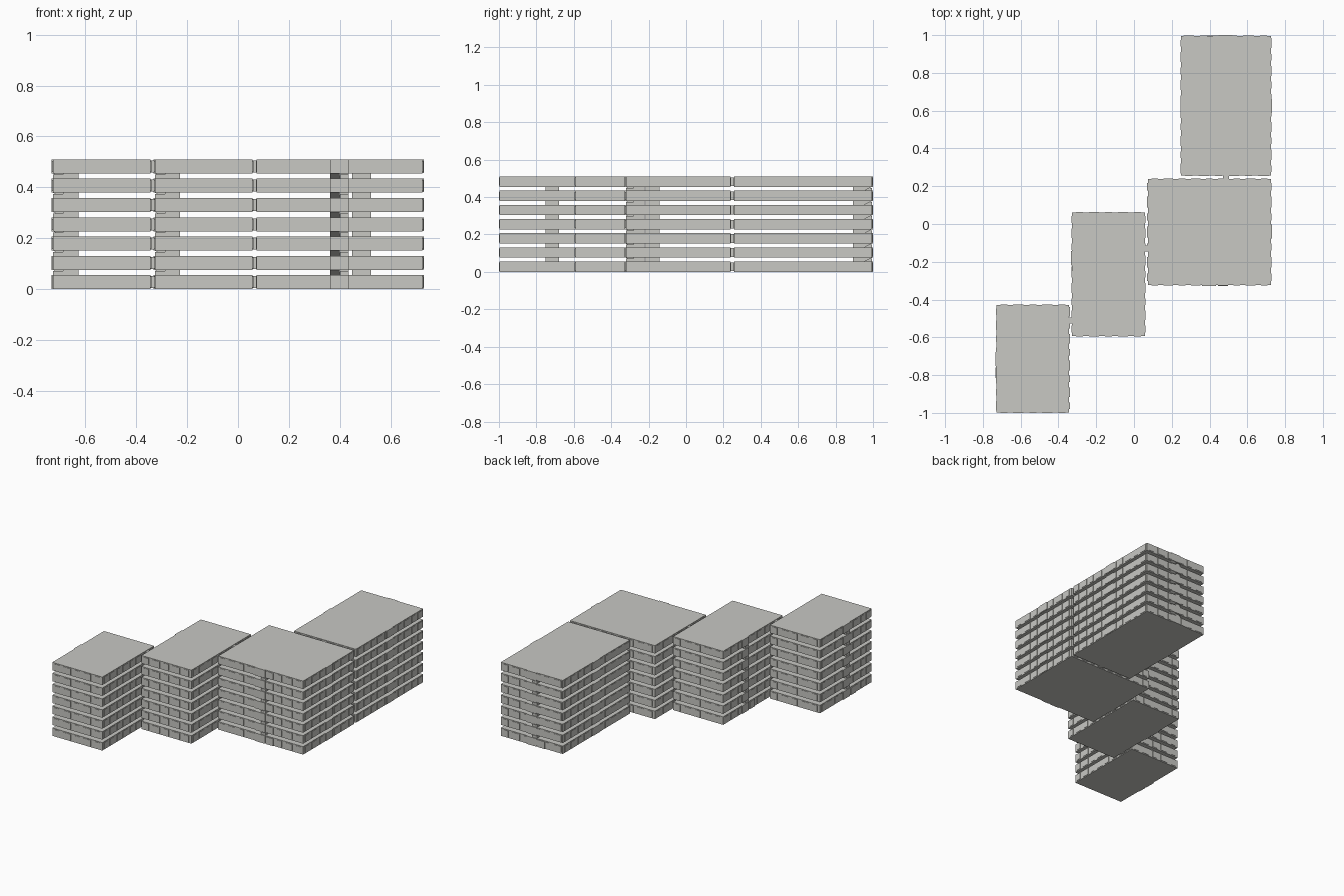
import bpy, bmesh
from math import radians
from mathutils import Matrix, Vector

cube = bpy.data.objects.get("Cube")
if cube:
    bpy.data.objects.remove(cube, do_unlink=True)

FLOORS, PITCH, SLAB = 7, 0.0758, 0.055
GAP = PITCH - SLAB

concrete = bpy.data.materials.new("pale_concrete")
concrete.use_nodes = True
colour = (0.58, 0.58, 0.55, 1)
concrete.diffuse_color = colour
concrete.node_tree.nodes["Principled BSDF"].inputs["Base Color"].default_value = colour


def box(bm, lo, hi, frame=Matrix()):
    """Axis-aligned box between two corners, moved by frame."""
    lo, hi = Vector(lo), Vector(hi)
    size = Matrix.Diagonal((*(hi - lo), 1))
    bmesh.ops.create_cube(bm, size=1, matrix=frame @ Matrix.Translation((lo + hi) / 2) @ size)


def wedge(bm, x0, x1, profile, frame):
    """Prism of a (depth, height) profile swept from x0 to x1."""
    ends = [[bm.verts.new(frame @ Vector((x, y, z))) for y, z in profile] for x in (x0, x1)]
    face = bm.faces.new(ends[0])
    bm.faces.new(ends[1][::-1])
    n = len(profile)
    for i in range(n):
        j = (i + 1) % n
        bm.faces.new((ends[0][i], ends[1][i], ends[1][j], ends[0][j]))


def finish(bm, name):
    bmesh.ops.recalc_face_normals(bm, faces=bm.faces)
    mesh = bpy.data.meshes.new(name)
    bm.to_mesh(mesh)
    bm.free()
    mesh.materials.append(concrete)
    bpy.context.collection.objects.link(bpy.data.objects.new(name, mesh))


# Side turn angles: local x runs along the wall, local -y points outward
TURN = {"front": 0, "right": 90, "back": 180, "left": -90}


def wall_frame(block, side, at=None):
    """Frame on a wall, at its middle or at a given coordinate along it."""
    x0, x1, y0, y1 = block
    cx, cy = (x0 + x1) / 2, (y0 + y1) / 2
    if at is not None:
        cx, cy = (at, cy) if side in ("front", "back") else (cx, at)
    pos = {"front": (cx, y0), "back": (cx, y1), "left": (x0, cy), "right": (x1, cy)}[side]
    return Matrix.Translation((*pos, 0)) @ Matrix.Rotation(radians(TURN[side]), 4, "Z")


def windows(block, name):
    """Evenly spaced shallow window panels round every storey."""
    bm = bmesh.new()
    x0, x1, y0, y1 = block
    for side in TURN:
        length = x1 - x0 if side in ("front", "back") else y1 - y0
        frame = wall_frame(block, side)
        count = max(3, round(length / 0.075))
        step = length / count
        for k in range(count):
            u = (k + 0.5) * step - length / 2
            half = step * (0.36 if k % 2 else 0.24)
            for i in range(FLOORS):
                z = i * PITCH
                box(bm, (u - half, -0.003, z + 0.006), (u + half, 0.003, z + SLAB - 0.006), frame)
    finish(bm, name + "_windows")


def stair_core(block, side, at, name):
    """Stair tower that joins the storeys, with open flights in the gaps."""
    bm = bmesh.new()
    frame = wall_frame(block, side, at)
    w, out, deep = 0.037, -0.006, 0.1
    for i in range(FLOORS):
        z = i * PITCH
        box(bm, (-w, out, z), (w, 0.006, z + SLAB), frame)
        if i < FLOORS - 1:
            a, b = z + SLAB, z + PITCH
            box(bm, (-w, 0.04, a), (w, deep, b), frame)
            wedge(bm, -w, 0, [(0, b), (0.04, b), (0.04, a)], frame)
            box(bm, (0.003, 0, a), (w, 0.04, a + GAP * 0.75), frame)
    finish(bm, name + "_stair_core")
    # Entrance beside the tower
    bm = bmesh.new()
    box(bm, (0.046, -0.005, 0), (0.1, 0.004, 0.05), frame)
    finish(bm, name + "_entrance")


# Footprint (x0, x1, y0, y1), stair side and place, plain bays
BLOCKS = {
    "first_block": ((-0.727, -0.343, -0.997, -0.43), "left", -0.715, []),
    "second_block": ((-0.327, 0.057, -0.592, 0.06), "left", -0.18, []),
    "third_block": ((0.073, 0.725, -0.322, 0.237), "front", 0.398, [("right", -0.04)]),
    "fourth_block": ((0.25, 0.725, 0.256, 0.994), "back", 0.485,
                     [("left", 0.625), ("right", 0.625)]),
}

for name, (block, side, at, bays) in BLOCKS.items():
    x0, x1, y0, y1 = block
    bm = bmesh.new()
    for i in range(FLOORS):
        box(bm, (x0, y0, i * PITCH), (x1, y1, i * PITCH + SLAB))
    finish(bm, name + "_storeys")
    windows(block, name)
    stair_core(block, side, at, name)
    # Shallow bays on the long walls
    for k, (bay_side, place) in enumerate(bays):
        bm = bmesh.new()
        frame = wall_frame(block, bay_side, place)
        for i in range(FLOORS):
            z = i * PITCH
            box(bm, (-0.037, -0.005, z + 0.002), (0.037, 0.005, z + SLAB), frame)
        finish(bm, f"{name}_bay_{k + 1}")

# Narrow links bridging the joints between neighbouring blocks
LINKS = {
    "first_link": (-0.343, -0.327, -0.526, -0.494),
    "second_link": (0.057, 0.073, -0.146, -0.114),
    "third_link": (0.472, 0.504, 0.237, 0.256),
}
for name, (x0, x1, y0, y1) in LINKS.items():
    bm = bmesh.new()
    for i in range(FLOORS):
        box(bm, (x0, y0, i * PITCH + 0.004), (x1, y1, i * PITCH + SLAB - 0.004))
    finish(bm, name)
